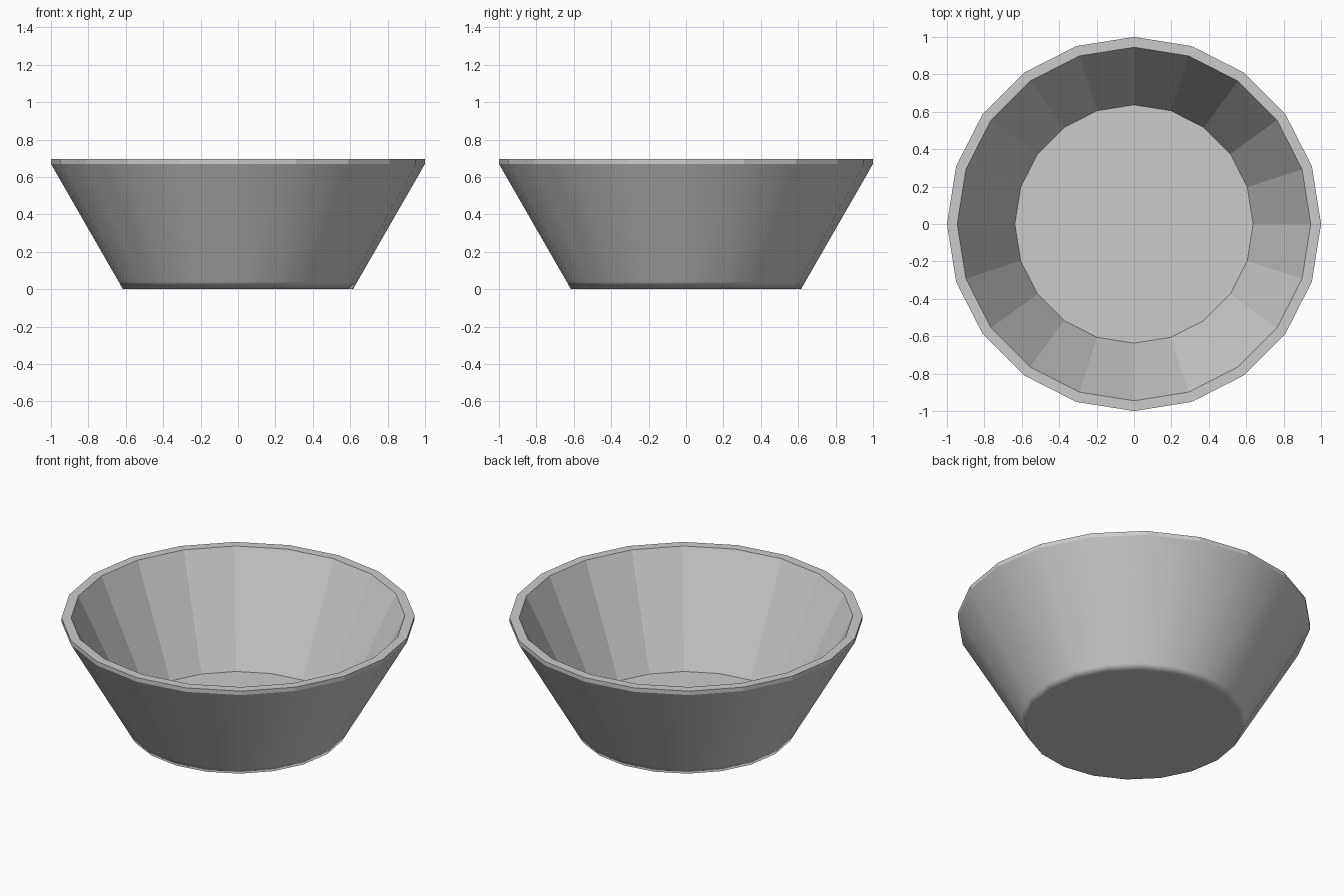
import bpy, bmesh, math

if "Cube" in bpy.data.objects:
    bpy.data.objects.remove(bpy.data.objects["Cube"])

SIDES = 20
# Profile (radius, height): outer base up to the rim, then down to the inner floor
PROFILE = [(0.615, 0.0), (0.638, 0.04), (1.0, 0.67), (1.0, 0.695),
           (0.945, 0.695), (0.637, 0.055)]
SMOOTH_BANDS = {0, 1}   # outer wall is smooth, rim and inside are faceted

bm = bmesh.new()
rings = []
for r, z in PROFILE:
    rings.append([bm.verts.new((r * math.cos(2 * math.pi * i / SIDES),
                                r * math.sin(2 * math.pi * i / SIDES), z))
                  for i in range(SIDES)])

# Bands between the rings
for k in range(len(rings) - 1):
    lo, hi = rings[k], rings[k + 1]
    for i in range(SIDES):
        j = (i + 1) % SIDES
        f = bm.faces.new((lo[i], lo[j], hi[j], hi[i]))
        f.smooth = k in SMOOTH_BANDS

# Underside (blends softly into the wall) and inner floor
under = bm.faces.new(rings[0][::-1])
under.smooth = True
bm.faces.new(rings[-1])

# Crisp edges wherever a flat face meets its neighbour
for e in bm.edges:
    e.smooth = all(f.smooth for f in e.link_faces)

mesh = bpy.data.meshes.new("bowl")
bm.to_mesh(mesh)
bm.free()
bowl = bpy.data.objects.new("bowl", mesh)
bpy.context.collection.objects.link(bowl)

# Keep the underside evenly shaded
wn = bowl.modifiers.new("weighted_normals", 'WEIGHTED_NORMAL')
wn.mode = 'FACE_AREA'
wn.weight = 100
wn.keep_sharp = True
